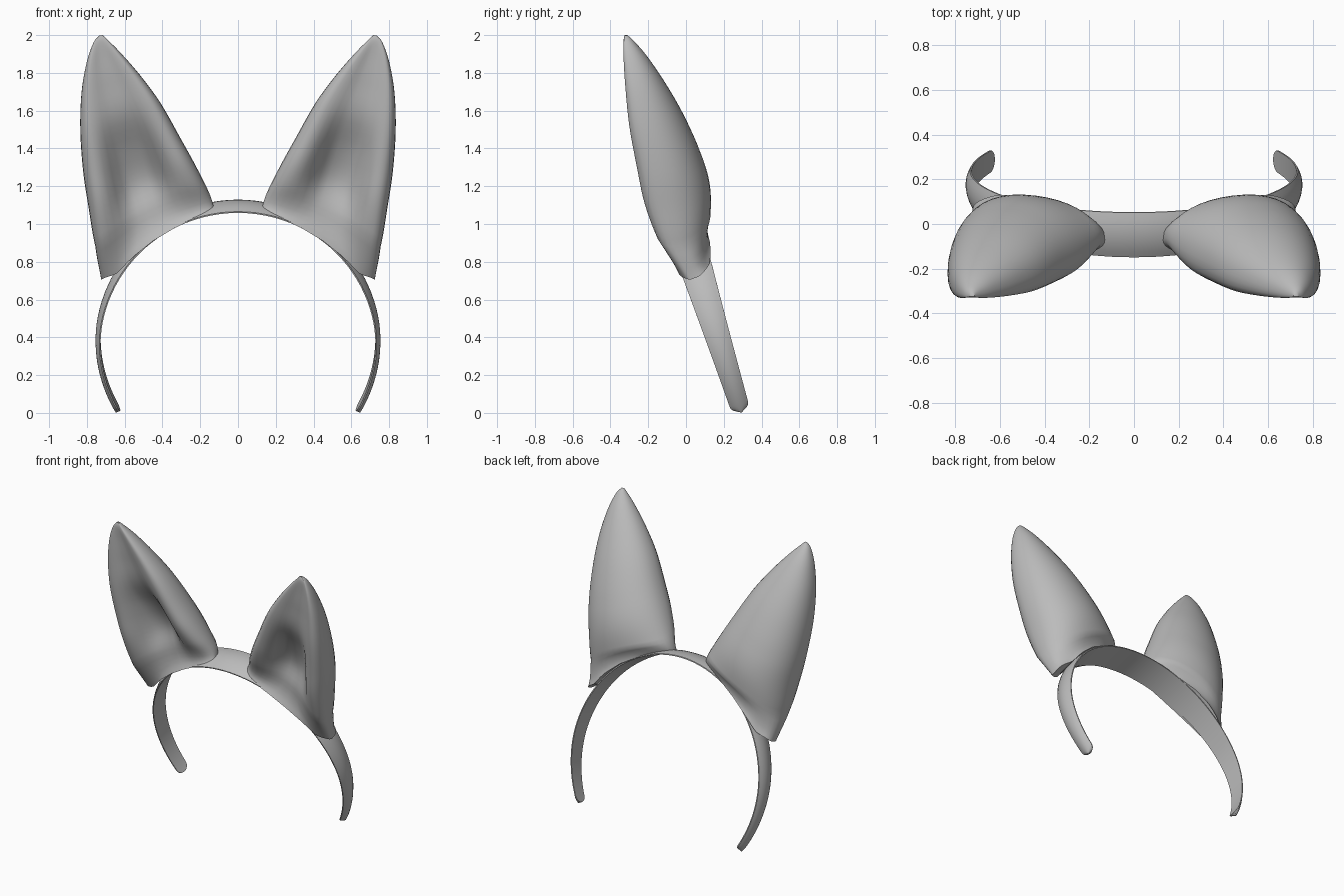
import bpy
import bmesh
import math
from mathutils import Vector

cube = bpy.data.objects.get("Cube")
if cube:
    bpy.data.objects.remove(cube, do_unlink=True)

grey = bpy.data.materials.new("plain grey")
grey.use_nodes = True
GREY = (0.5, 0.5, 0.5, 1)
grey.diffuse_color = GREY
grey.node_tree.nodes["Principled BSDF"].inputs["Base Color"].default_value = GREY


def smoothstep(low, high, value):
    t = min(max((value - low) / (high - low), 0), 1)
    return t * t * (3 - 2 * t)


def lerp(a, b, t):
    return a + (b - a) * t


def signed_power(value, power):
    return math.copysign(abs(value) ** power, value)


def catmull(rows, t):
    """Smoothly interpolate a table of rows at position t (in rows)."""
    i = min(int(t), len(rows) - 2)
    f = t - i
    a, b, c, d = (rows[min(max(k, 0), len(rows) - 1)] for k in range(i - 1, i + 3))
    return [q + f / 2 * (r - p + f * (2 * p - 5 * q + 4 * r - s + f * (3 * (q - r) + s - p)))
            for p, q, r, s in zip(a, b, c, d)]


def loft(name, rings, angle):
    """Skin closed rings of points, cap both ends and shade smooth."""
    bm = bmesh.new()
    loops = [[bm.verts.new(p) for p in ring] for ring in rings]
    for lower, upper in zip(loops, loops[1:]):
        for k in range(len(lower)):
            n = (k + 1) % len(lower)
            bm.faces.new((lower[k], lower[n], upper[n], upper[k]))
    # Strips of quads close the ends, so that a bent end stays bent
    for loop in (loops[0], loops[-1]):
        count = len(loop)
        for k in range(count // 2):
            strip = dict.fromkeys((loop[k], loop[k + 1], loop[-k - 1], loop[-k]))
            if len(strip) > 2:
                bm.faces.new(strip)
    bmesh.ops.recalc_face_normals(bm, faces=bm.faces)
    mesh = bpy.data.meshes.new(name)
    bm.to_mesh(mesh)
    bm.free()
    mesh.materials.append(grey)
    obj = bpy.data.objects.new(name, mesh)
    bpy.context.collection.objects.link(obj)
    bpy.ops.object.select_all(action="DESELECT")
    obj.select_set(True)
    bpy.context.view_layer.objects.active = obj
    bpy.ops.object.shade_smooth_by_angle(angle=math.radians(angle))


# Headband: a tilted arc, wide on top, narrowing to rounded ends
CENTRE_Z, RADIUS, SLOPE = 0.36, 0.73, 0.313
END = math.radians(119)
ACROSS = Vector((0, 1, SLOPE)).normalized()


def band_y(z):
    return (1.1 - z) * SLOPE - 0.05


def band_ring(phi):
    out = Vector((math.sin(phi), -SLOPE * math.cos(phi), math.cos(phi)))
    along = abs(phi) / END
    # The ends curl in slightly
    radius = RADIUS - 0.02 * smoothstep(0.65, 1.1, along)
    base = Vector((0, band_y(CENTRE_Z), CENTRE_Z)) + out * radius
    half = lerp(0.043, 0.105, smoothstep(-0.25, 1, 1 - along))
    left = (END - abs(phi)) * RADIUS
    if left < 0.04:
        half *= math.sqrt(max(1 - (1 - left / 0.04) ** 2, 0.04))
    ring = [base - ACROSS * half, base + ACROSS * half]
    for k in range(8):
        w = 1 - k / 3.5
        ring.append(base + ACROSS * half * w + out * (0.007 + 0.02 * (1 - w * w)))
    return ring


STEPS = 96
# Ease the steps so they crowd towards the rounded ends
loft("headband", [band_ring(END * math.sin(math.pi * (k / STEPS - 0.5)))
                  for k in range(STEPS + 1)], 40)

# Ear sections from base to tip:
# inner edge x, z; outer edge x, z; front y; back y; hollow depth
SECTIONS = [
    (0.125, 1.085, 0.695, 0.69, -0.06, 0.11, 0),
    (0.155, 1.17, 0.755, 0.88, -0.15, 0.13, 0.06),
    (0.225, 1.31, 0.79, 1.08, -0.22, 0.125, 0.14),
    (0.305, 1.455, 0.82, 1.28, -0.26, 0.08, 0.12),
    (0.41, 1.64, 0.835, 1.5, -0.3, -0.01, 0.04),
    (0.52, 1.79, 0.828, 1.7, -0.32, -0.11, 0.02),
    (0.625, 1.91, 0.8, 1.86, -0.33, -0.205, 0.01),
    (0.69, 1.975, 0.765, 1.96, -0.33, -0.275, 0),
    (0.715, 2, 0.735, 1.998, -0.325, -0.31, 0),
]
SIDES = 40


def ear_ring(t, side):
    xl, zl, xr, zr, front, back, hollow = catmull(SECTIONS, t)
    at_base = max(1 - t, 0)
    sag = 0.07 * max(1 - t / 3, 0)
    # Sections grow squarer towards the base
    power = 1 - 0.45 * at_base
    ring = []
    for k in range(SIDES):
        a = math.tau * k / SIDES
        s = signed_power(math.cos(a), power)
        depth = signed_power(math.sin(a), power)
        u = (s + 1) / 2
        crown = 1 - s * s
        # The outer bottom corner turns up a little
        flare = at_base * 0.03 * smoothstep(0.7, 1, s)
        x = lerp(xl, xr, u) + sag * crown * 0.55 + flare
        z = lerp(zl, zr, u) + sag * crown * 0.83 + flare
        # The base sits on the slanted band, so its ends follow the band
        middle = band_y(z)
        near = lerp(front, middle - 0.08 - 0.03 * crown, at_base)
        far = lerp(back, middle + 0.05 + 0.06 * crown, at_base)
        edge = lerp(near, far, 0.3)
        if depth >= 0:
            y = edge + (far - edge) * depth ** 0.9 * (1 + 0.06 * s)
        else:
            # Rounded rim, then a smooth hollow in the middle
            r = min((1 - abs(s)) / 0.22, 1)
            y = lerp(edge, near, math.sqrt(1 - (1 - r) ** 2))
            y += hollow * (1 - smoothstep(0.15, 0.7, abs(s)))
        # Lean the base with the tilt of the band
        z += at_base * SLOPE * (y - middle)
        ring.append((x * side, y, z))
    return ring


LEVELS = 40
for name, side in (("left_ear", 1), ("right_ear", -1)):
    loft(name, [ear_ring((len(SECTIONS) - 1) * k / LEVELS, side)
                for k in range(LEVELS + 1)], 50)
